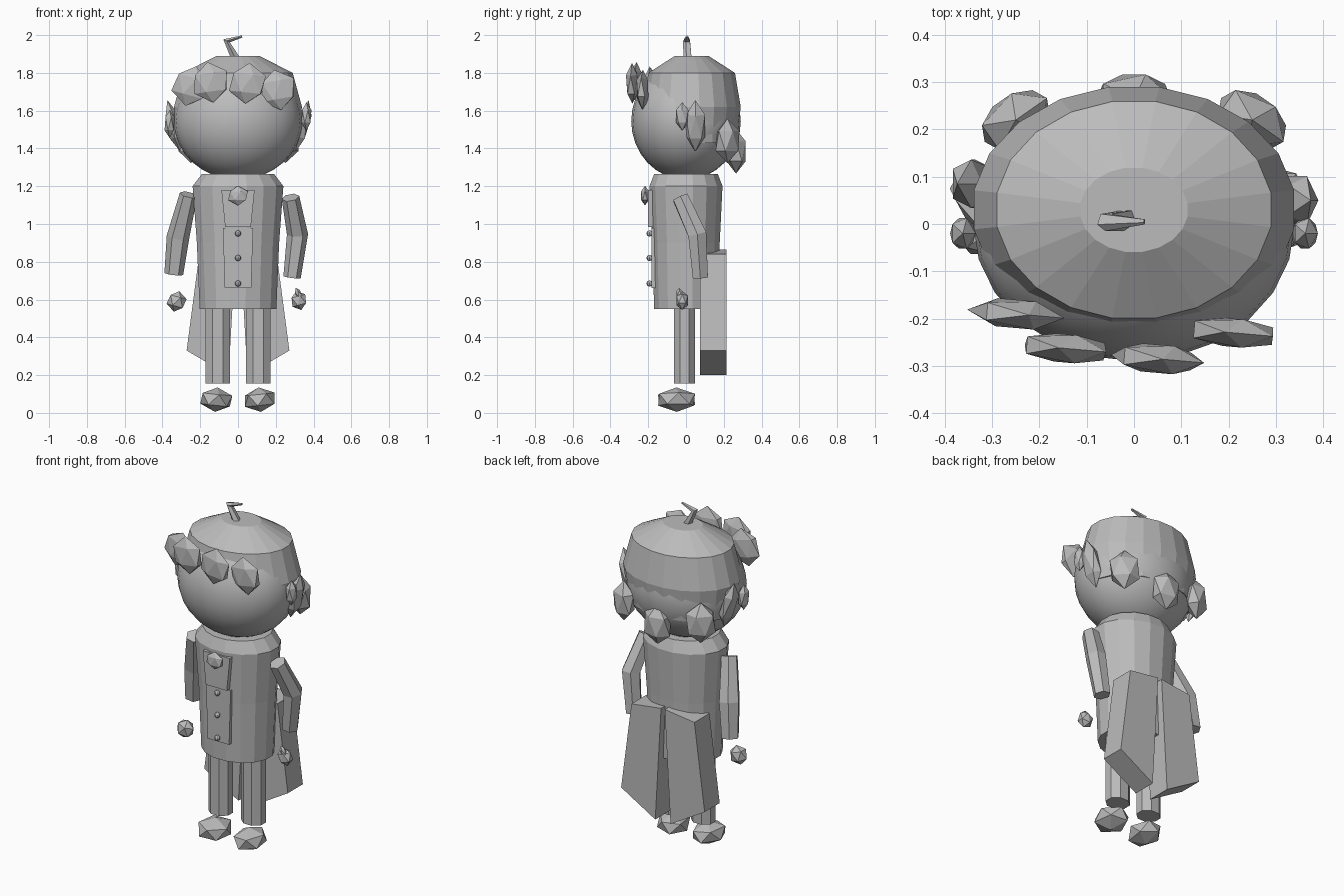
import bpy, bmesh, math
from mathutils import Vector, Euler, Matrix

if "Cube" in bpy.data.objects:
    bpy.data.objects.remove(bpy.data.objects["Cube"])

grey = bpy.data.materials.new("plain_grey")
grey.diffuse_color = (0.5, 0.5, 0.5, 1)
grey.use_nodes = True
grey.node_tree.nodes["Principled BSDF"].inputs["Base Color"].default_value = grey.diffuse_color


def finish(name, bm, smooth=False):
    bmesh.ops.recalc_face_normals(bm, faces=bm.faces[:])
    me = bpy.data.meshes.new(name)
    bm.to_mesh(me)
    bm.free()
    me.materials.append(grey)
    for p in me.polygons:
        p.use_smooth = smooth
    ob = bpy.data.objects.new(name, me)
    bpy.context.collection.objects.link(ob)
    return ob


def skin(bm, rings):
    """Bridge closed rings of points and cap both ends."""
    vs = [[bm.verts.new(p) for p in r] for r in rings]
    n = len(vs[0])
    for a, b in zip(vs, vs[1:]):
        for i in range(n):
            j = (i + 1) % n
            bm.faces.new((a[i], a[j], b[j], b[i]))
    bm.faces.new(vs[0][::-1])
    bm.faces.new(vs[-1])


def lathe(name, rows, n, cx=0, cy=0, half=True):
    """Stack of elliptical rings: (z, x radius, y radius)."""
    off = math.pi / n if half else 0
    bm = bmesh.new()
    skin(bm, [[(cx + rx * math.cos(off + i * math.tau / n),
                cy + ry * math.sin(off + i * math.tau / n), z) for i in range(n)]
              for z, rx, ry in rows])
    return finish(name, bm)


def tube(name, path, radii, n):
    """Faceted tube along a bent path."""
    pts = [Vector(p) for p in path]
    side = Vector((0, 1, 0))
    rings = []
    for k, p in enumerate(pts):
        t = (pts[min(k + 1, len(pts) - 1)] - pts[max(k - 1, 0)]).normalized()
        if 0 < k < len(pts) - 1:
            t = ((p - pts[k - 1]).normalized() + (pts[k + 1] - p).normalized()).normalized()
        u = (side - t * side.dot(t)).normalized()
        v = t.cross(u)
        rings.append([p + radii[k] * (u * math.cos(a) + v * math.sin(a))
                      for a in [(i + .5) * math.tau / n for i in range(n)]])
    bm = bmesh.new()
    skin(bm, rings)
    return finish(name, bm)


def gem(name, loc, scale, rot=(0, 0, 0)):
    """Stretched twenty-sided lump."""
    bm = bmesh.new()
    m = (Matrix.Translation(loc) @ Euler([math.radians(a) for a in rot]).to_matrix().to_4x4()
         @ Matrix.Diagonal((*scale, 1)))
    bmesh.ops.create_icosphere(bm, subdivisions=1, radius=1, matrix=m)
    return finish(name, bm)


def prism(name, outline, y0, y1):
    """Front outline (x, z) extruded in depth."""
    bm = bmesh.new()
    skin(bm, [[(x, y, z) for x, z in outline] for y in (y0, y1)])
    return finish(name, bm)


# Head
bm = bmesh.new()
bmesh.ops.create_uvsphere(bm, u_segments=24, v_segments=16, radius=1,
                          matrix=Matrix.Translation((0, 0, 1.545)) @ Matrix.Diagonal((.34, .29, .31, 1)))
finish("head", bm, True)

# Hair cap and curls
lathe("hair_cap", [(1.43, .315, .24), (1.62, .343, .263), (1.80, .293, .232), (1.89, .115, .09)],
      20, cy=.03)
for i, (x, y, z, ry) in enumerate([(-.25, -.19, 1.73, 15), (-.145, -.263, 1.75, -8),
                                   (.05, -.285, 1.745, 6), (.21, -.23, 1.71, -10)]):
    gem(f"fringe_curl_{i}", (x, y, z), (.105, .035, .108), (0, ry, -5))
for i, (x, y, z) in enumerate([(-.25, .22, 1.44), (0, .265, 1.385), (.25, .22, 1.44)]):
    gem(f"back_curl_{i}", (x, y, z), (.09, .06, .118), (0, 0, -35 * x / .25))
for s, name in ((1, "right"), (-1, "left")):
    gem(f"{name}_ear", (s * .362, -.02, 1.57 if s > 0 else 1.53), (.03, .038, .075))
    gem(f"{name}_side_curl", (s * .34, .05 if s > 0 else .085, 1.52), (.04, .06, .14), (0, s * 14, 0))

# Bent hair tuft
tube("hair_tuft", [(-.01, .01, 1.87), (-.06, .005, 1.97), (.022, .005, 1.993)],
     [.024, .02, .006], 5)

# Coat body with sloped collar
lathe("coat_body", [(.55, .207, .172), (.90, .222, .182), (1.20, .245, .197), (1.265, .195, .172)], 16)
prism("neck_cloth", [(-.068, .985), (.068, .985), (.088, 1.18), (-.088, 1.18)], -.202, -.17)
prism("vest_panel", [(-.07, .66), (.07, .66), (.08, .98), (-.08, .98)], -.183, -.16)
gem("brooch", (0, -.217, 1.15), (.058, .024, .052))
for i, z in enumerate((.95, .82, .685)):
    bm = bmesh.new()
    bmesh.ops.create_uvsphere(bm, u_segments=8, v_segments=6, radius=.016,
                              matrix=Matrix.Translation((0, -.193, z)))
    finish(f"button_{i}", bm)

# Coat tails
for s, name in ((1, "right"), (-1, "left")):
    prism(f"{name}_coat_tail", [(s * .012, .865), (s * .205, .84), (s * .272, .33), (s * .05, .2)],
          .075, .215)

# Arms and hands
tube("right_arm", [(.278, -.03, 1.14), (.315, .06, .945), (.286, .076, .717)], [.047, .056, .046], 6)
tube("left_arm", [(-.262, -.03, 1.155), (-.318, .05, .93), (-.34, .075, .735)], [.047, .06, .05], 6)
gem("left_hand", (-.325, -.025, .59), (.054, .045, .056), (0, 15, 0))
gem("right_hand", (.322, -.02, .595), (.046, .036, .052), (0, -15, 0))
gem("right_thumb", (.32, -.035, .63), (.018, .018, .035), (0, -25, 0))

# Legs and shoes
for s, name in ((1, "right"), (-1, "left")):
    lathe(f"{name}_leg", [(.155, .07, .061), (.56, .07, .061)], 8, cx=s * .107, cy=-.008)
    gem(f"{name}_shoe", (s * .115, -.05, .07), (.093, .112, .065), (0, -s * 6, s * 8))
